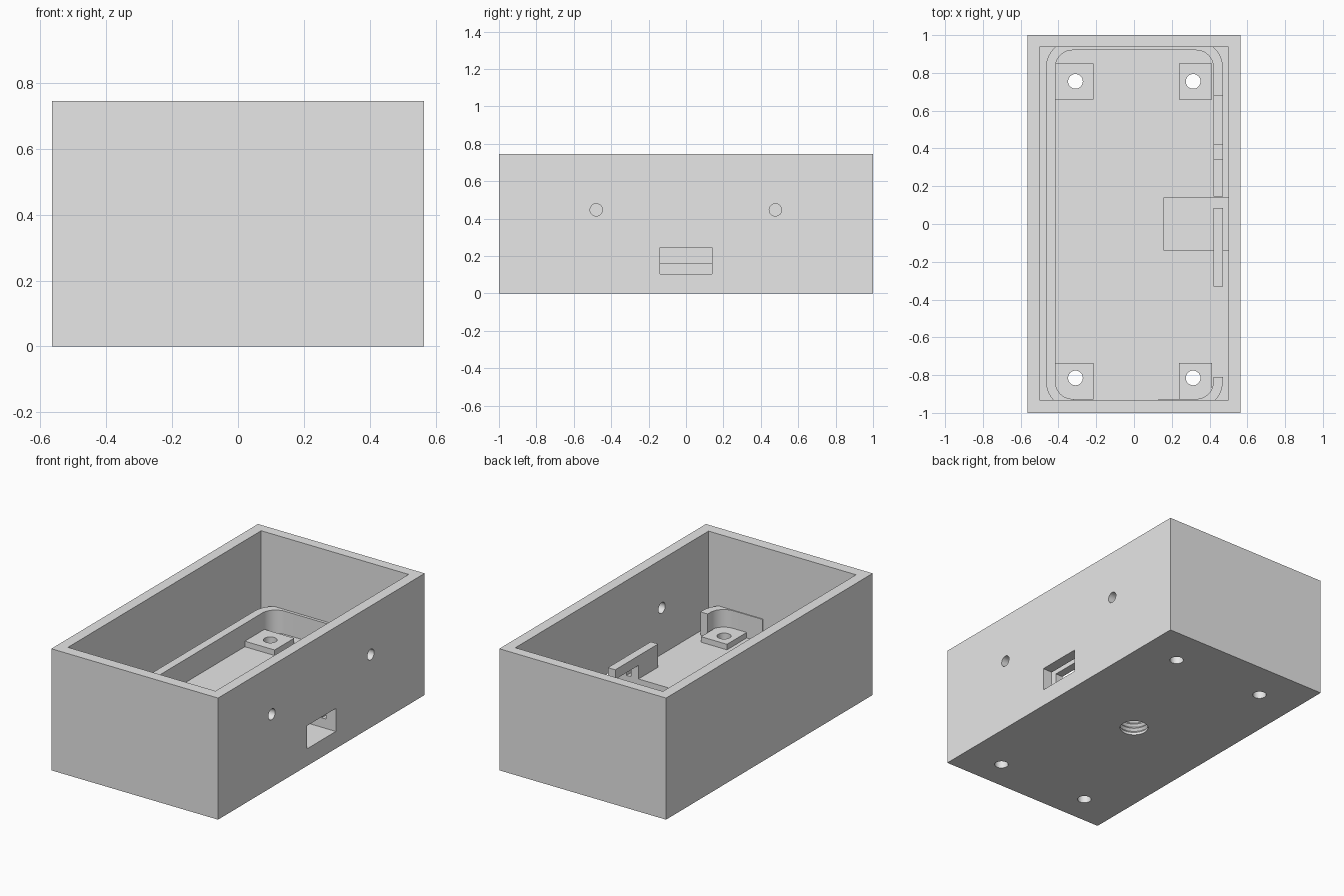
import bpy, bmesh, math

if "Cube" in bpy.data.objects:
    bpy.data.objects.remove(bpy.data.objects["Cube"], do_unlink=True)

grey = bpy.data.materials.new("plain grey")
grey.use_nodes = True
grey.diffuse_color = (0.8, 0.8, 0.8, 1)
grey.node_tree.nodes["Principled BSDF"].inputs["Base Color"].default_value = (0.8, 0.8, 0.8, 1)

HEIGHT, FLOOR, RAIL_TOP, PAD_TOP = 0.745, 0.163, 0.305, 0.197


def finish(name, bm):
    bmesh.ops.recalc_face_normals(bm, faces=bm.faces[:])
    mesh = bpy.data.meshes.new(name)
    bm.to_mesh(mesh)
    bm.free()
    mesh.materials.append(grey)
    obj = bpy.data.objects.new(name, mesh)
    bpy.context.collection.objects.link(obj)
    return obj


def stack(name, rings):
    """Solid skinned through equal-sized rings of points, capped at both ends."""
    bm = bmesh.new()
    loops = [[bm.verts.new(p) for p in ring] for ring in rings]
    n = len(loops[0])
    for a, b in zip(loops, loops[1:]):
        for i in range(n):
            j = (i + 1) % n
            bm.faces.new((a[i], a[j], b[j], b[i]))
    bm.faces.new(loops[0][::-1])
    bm.faces.new(loops[-1])
    return finish(name, bm)


def box(name, x0, x1, y0, y1, z0, z1):
    corners = [(x0, y0), (x1, y0), (x1, y1), (x0, y1)]
    return stack(name, [[(x, y, z) for x, y in corners] for z in (z0, z1)])


def circle(r, n=32):
    return [(r * math.cos(math.tau * i / n), r * math.sin(math.tau * i / n)) for i in range(n)]


def rounded_block(name, x0, x1, y0, y1, z0, z1, r, n=10):
    pts = []
    centres = [(x1 - r, y1 - r), (x0 + r, y1 - r), (x0 + r, y0 + r), (x1 - r, y0 + r)]
    for q, (cx, cy) in enumerate(centres):
        for i in range(n + 1):
            a = math.pi / 2 * (q + i / n)
            pts.append((cx + r * math.cos(a), cy + r * math.sin(a)))
    return stack(name, [[(x, y, z) for x, y in pts] for z in (z0, z1)])


def carve(obj, cutters):
    """Subtract each cutter from the object and apply the result."""
    bpy.ops.object.select_all(action='DESELECT')
    bpy.context.view_layer.objects.active = obj
    obj.select_set(True)
    for cutter in cutters:
        mod = obj.modifiers.new("cut", 'BOOLEAN')
        mod.operation, mod.solver, mod.object = 'DIFFERENCE', 'EXACT', cutter
        bpy.ops.object.modifier_apply(modifier=mod.name)
    bpy.ops.object.shade_smooth_by_angle(angle=math.radians(30))


# Cutters: port opening, screw holes, side holes and threaded socket
port = box("port_cutter", 0.16, 0.7, -0.14, 0.14, 0.105, 0.246)
screw_holes = [
    stack("screw_hole_cutter", [[(cx + x, cy + y, z) for x, y in circle(0.039)] for z in (-0.1, 0.4)])
    for cx in (-0.31, 0.313) for cy in (-0.815, 0.755)]
side_holes = [
    stack("side_hole_cutter", [[(x, cy + a, 0.447 + b) for a, b in circle(0.033)] for x in (0.48, 0.7)])
    for cy in (-0.48, 0.478)]
thread = [(0.09, -0.05)] + [(0.09 if i % 2 == 0 else 0.078, 0.014 * i) for i in range(1, 9)]
socket = stack("socket_cutter", [[(x, y, z) for x, y in circle(r)] for r, z in thread])
cavity = box("cavity_cutter", -0.5, 0.5, -0.932, 0.938, FLOOR, 1)

# Open case
case = box("case", -0.565, 0.565, -1, 1, 0, HEIGHT)
carve(case, [cavity, port, socket] + screw_holes + side_holes)

# Rounded rail standing on the floor, with gaps and lowered stretches
rail = rounded_block("rail", -0.466, 0.47, -0.975, 0.97, 0.13, RAIL_TOP, 0.14)
rail_cutters = [rounded_block("rail_inner_cutter", -0.416, 0.42, -0.926, 0.92, 0, 1, 0.09), port]
for y0, y1, z in ((-0.81, -0.33, 0.1), (0.085, 0.145, 0.1), (0.145, 0.34, 0.25), (0.42, 0.68, 0.25)):
    rail_cutters.append(box("rail_gap_cutter", 0.4, 0.6, y0, y1, z, 1))
rail_cutters.append(box("rail_end_cutter", -0.32, 0.13, -0.94, -0.9, FLOOR, 1))
carve(rail, rail_cutters)

# Four mounting pads
pads = []
for side, x0, x1 in (("right", -0.418, -0.214), ("left", 0.237, 0.413)):
    for end, y0, y1 in (("front", -0.928, -0.735), ("back", 0.66, 0.85)):
        pad = box(f"{end}_{side}_pad", x0, x1, y0, y1, FLOOR - 0.01, PAD_TOP)
        carve(pad, screw_holes)

# Remove the cutters once applied
for obj in [o for o in bpy.data.objects if "_cutter" in o.name]:
    bpy.data.objects.remove(obj, do_unlink=True)
